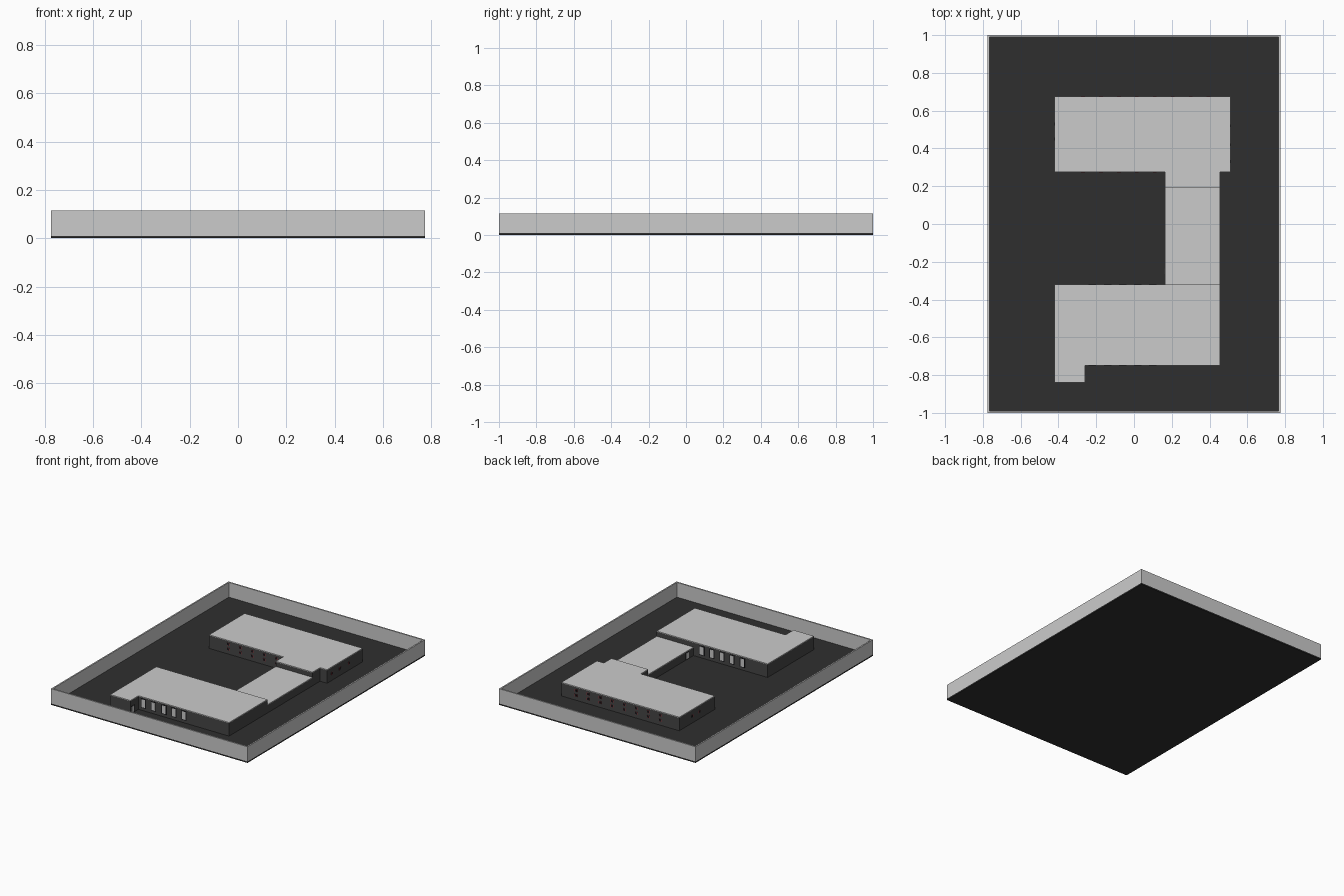
import bpy, bmesh

if "Cube" in bpy.data.objects:
    bpy.data.objects.remove(bpy.data.objects["Cube"])

def material(name, rgb):
    m = bpy.data.materials.new(name)
    m.diffuse_color = (*rgb, 1)
    m.use_nodes = True
    m.node_tree.nodes["Principled BSDF"].inputs["Base Color"].default_value = m.diffuse_color
    return m

ASPHALT = material("asphalt", (0.028, 0.028, 0.028))
FACADE = material("dark_facade", (0.06, 0.06, 0.06))
GLASS = material("dark_glass", (0.01, 0.01, 0.012))
RED = material("red_frame", (0.25, 0.03, 0.04))
WHITE = material("white_panel", (0.9, 0.9, 0.9))

def finish(name, bm, mat=None):
    bmesh.ops.recalc_face_normals(bm, faces=bm.faces)
    me = bpy.data.meshes.new(name)
    bm.to_mesh(me)
    bm.free()
    ob = bpy.data.objects.new(name, me)
    bpy.context.collection.objects.link(ob)
    if mat:
        me.materials.append(mat)
    return ob

def prism(name, outline, z0, z1, mat=None):
    bm = bmesh.new()
    face = bm.faces.new([bm.verts.new((x, y, z0)) for x, y in outline])
    top = bmesh.ops.extrude_face_region(bm, geom=[face])["geom"]
    for v in top:
        if isinstance(v, bmesh.types.BMVert):
            v.co.z = z1
    return finish(name, bm, mat)

def rect(x0, x1, y0, y1):
    return [(x0, y0), (x1, y0), (x1, y1), (x0, y1)]

def boxes(name, items, mat):
    """One object made of many boxes given as (centre, size)."""
    bm = bmesh.new()
    for c, s in items:
        vs = bmesh.ops.create_cube(bm, size=1)["verts"]
        bmesh.ops.scale(bm, vec=s, verts=vs)
        bmesh.ops.translate(bm, vec=c, verts=vs)
    return finish(name, bm, mat)

def facade_row(axis, plane, positions, heights, w, h, depth):
    """Panels on a wall; axis 'y' means the wall is at y = plane."""
    out = []
    for p in positions:
        for z in heights:
            if axis == 'y':
                out.append(((p, plane, z), (w, depth, h)))
            else:
                out.append(((plane, p, z), (depth, w, h)))
    return out

# Ground slab and perimeter wall
HX, HY, T, G = 0.775, 1.0, 0.01, 0.01
prism("ground", rect(-HX, HX, -HY, HY), 0, G, ASPHALT)
bm = bmesh.new()
rings = []
for inset, z in ((0, G), (0, 0.115), (T, 0.115), (T, G)):
    rings.append([bm.verts.new((x, y, z)) for x, y in
                  rect(-HX + inset, HX - inset, -HY + inset, HY - inset)])
for k in range(4):
    a, b = rings[k], rings[(k + 1) % 4]
    for i in range(4):
        j = (i + 1) % 4
        bm.faces.new((a[i], a[j], b[j], b[i]))
finish("perimeter_wall", bm)

# Building blocks: dark walls with a light roof slab
north = [(-0.42, 0.275), (0.165, 0.275), (0.165, 0.19), (0.455, 0.19),
         (0.455, 0.275), (0.51, 0.275), (0.51, 0.675), (-0.42, 0.675)]
south = [(-0.42, -0.84), (-0.26, -0.84), (-0.26, -0.75), (0.455, -0.75),
         (0.455, -0.32), (-0.42, -0.32)]
link = rect(0.165, 0.455, -0.32, 0.19)
for name, outline, top in (("north_block", north, 0.107),
                           ("south_block", south, 0.107),
                           ("link_block", link, 0.07)):
    prism(name + "_walls", outline, G, top - 0.005, FACADE)
    prism(name + "_roof", outline, top - 0.005, top)

# Small two-storey windows with red frames on the north block
cols = [-0.27 + 0.095 * i for i in range(8)]
rows = (0.045, 0.08)
def small(w, h, d):
    return (facade_row('y', 0.675, cols, rows, w, h, d)
            + facade_row('y', 0.275, cols[:5], rows, w, h, d)
            + facade_row('x', 0.51, (0.33, 0.42, 0.52), (0.06,), w, h, d)
            + facade_row('x', -0.42, (0.45, 0.53), (0.06,), w, h, d))
boxes("small_window_frames", small(0.02, 0.018, 0.003), RED)
boxes("small_window_panes", small(0.015, 0.014, 0.005), GLASS)

# Tall white windows on the south block, plus doors on link and wing
tall_cols = [-0.22 + 0.08 * i for i in range(5)]
def tall(w, h, d):
    return (facade_row('y', -0.75, tall_cols, (0.062,), w, h, d)
            + facade_row('y', -0.32, tall_cols, (0.062,), w, h, d)
            + facade_row('x', 0.165, (-0.25,), (0.036,), w, h * 0.75, d)
            + facade_row('x', -0.26, (-0.815,), (0.036,), w, h * 0.75, d))
boxes("tall_window_frames", tall(0.04, 0.066, 0.003), GLASS)
boxes("tall_window_panes", tall(0.028, 0.056, 0.005), WHITE)
